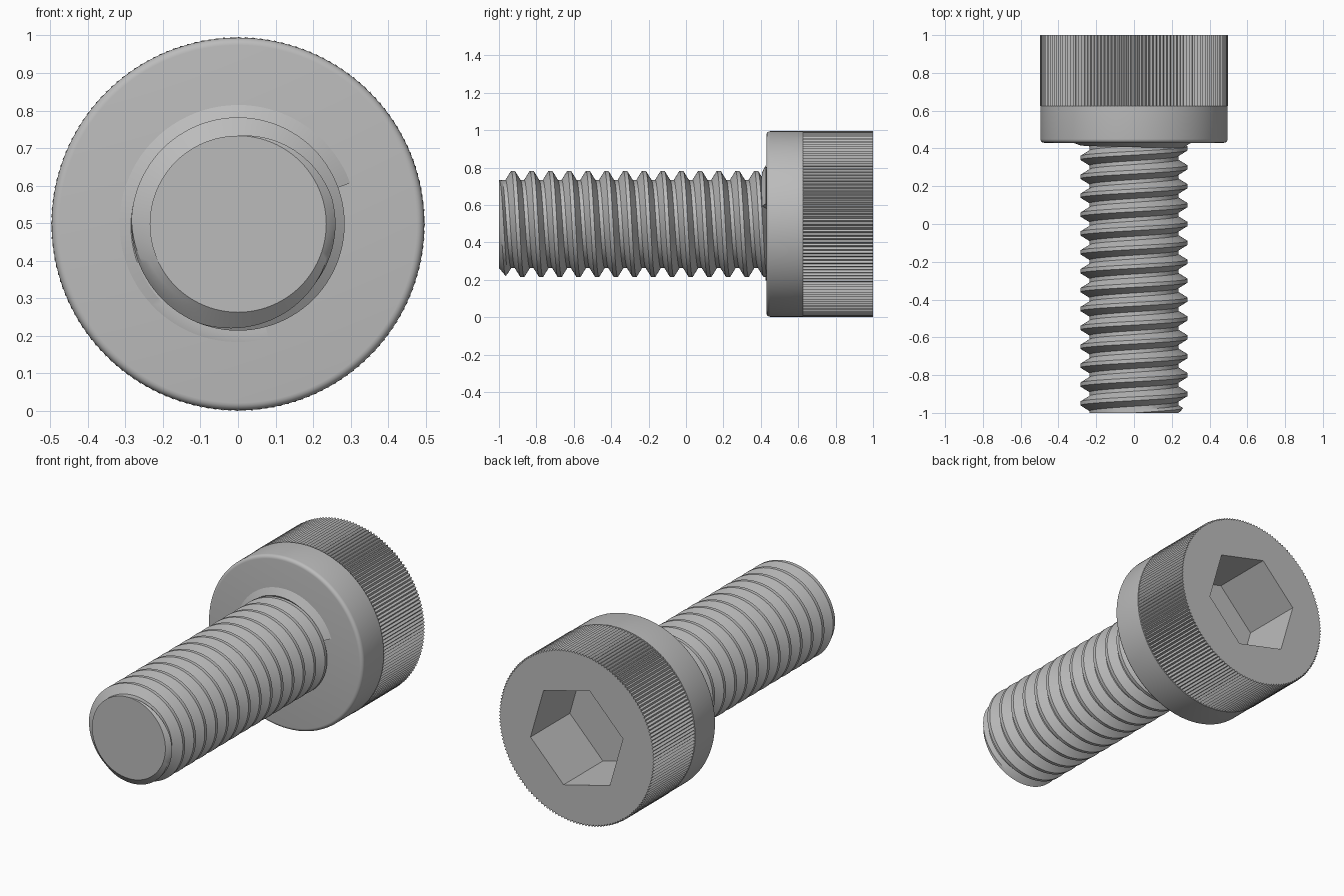
import bpy, bmesh, math

cube = bpy.data.objects.get("Cube")
if cube:
    bpy.data.objects.remove(cube, do_unlink=True)

CZ = 0.498           # height of the screw axis
PITCH = 0.1
CREST, ROOT = 0.284, 0.235
HEAD_Y = 0.43        # underside of the head
TAU = math.tau

steel = bpy.data.materials.new("grey_steel")
steel.use_nodes = True
steel.diffuse_color = (0.5, 0.5, 0.5, 1)
steel.node_tree.nodes["Principled BSDF"].inputs["Base Color"].default_value = (0.5, 0.5, 0.5, 1)


def polar(r, phi, y):
    """Point at radius r and angle phi (clockwise from the top) around the axis."""
    return (r * math.sin(phi), y, CZ + r * math.cos(phi))


def finish(bm, name):
    bmesh.ops.recalc_face_normals(bm, faces=bm.faces)
    mesh = bpy.data.meshes.new(name)
    bm.to_mesh(mesh)
    bm.free()
    mesh.materials.append(steel)
    obj = bpy.data.objects.new(name, mesh)
    bpy.context.collection.objects.link(obj)
    bpy.ops.object.select_all(action='DESELECT')
    obj.select_set(True)
    bpy.context.view_layer.objects.active = obj
    bpy.ops.object.shade_smooth_by_angle(angle=math.radians(28))
    return obj


def bridge(bm, a, b, closed=True):
    n = len(a)
    for i in range(n if closed else n - 1):
        j = (i + 1) % n
        bm.faces.new((a[i], a[j], b[j], b[i]))


def loop_edges(bm, ring):
    return [bm.edges.get((ring[i - 1], ring[i])) or bm.edges.new((ring[i - 1], ring[i]))
            for i in range(len(ring))]


# Head: rounded underside, smooth band, knurled band and hexagonal socket
def build_head():
    bm = bmesh.new()
    teeth, big, rnd = 160, 0.496, 0.02
    n = teeth * 2

    def ring(y, r_even, r_odd):
        return [bm.verts.new(polar(r_odd if i % 2 else r_even, TAU * i / n, y)) for i in range(n)]

    rings = []
    for k in range(6):
        a = math.pi / 2 * k / 5
        r = big - rnd + rnd * math.sin(a)
        rings.append(ring(HEAD_Y + rnd - rnd * math.cos(a), r, r))
    rings.append(ring(0.625, big, big))
    rings.append(ring(0.626, 0.498, 0.487))
    rings.append(ring(1.0, 0.498, 0.487))
    for a, b in zip(rings, rings[1:]):
        bridge(bm, a, b)
    bm.faces.new(rings[0])

    def hexagon(y):
        return [bm.verts.new(polar(0.305, math.radians(44 + 60 * k), y)) for k in range(6)]

    mouth, floor = hexagon(1.0), hexagon(0.64)
    bridge(bm, mouth, floor)
    bm.faces.new(floor)
    bmesh.ops.triangle_fill(bm, use_beauty=True,
                            edges=loop_edges(bm, rings[-1]) + loop_edges(bm, mouth))
    finish(bm, "socket_head")


# Shank: helical thread with a chamfered tip
def thread_radius(y, phi):
    d = (y + 0.925 - PITCH * phi / TAU) / PITCH
    d = abs(d - round(d)) * PITCH
    t = min(max((d - 0.01) / 0.03, 0), 1)
    return min(CREST + (ROOT - CREST) * t, ROOT + 1.2 * (y + 1))


def build_shank():
    bm = bmesh.new()
    segs, end = 96, HEAD_Y + 0.02
    offsets = (-0.04, -0.025, -0.01, 0.01, 0.025, 0.04)
    rows = []
    for k in range(-3, 17):
        for off in offsets:
            row = []
            for i in range(segs + 1):
                phi = TAU * i / segs
                y = -0.925 + PITCH * (k + i / segs) + off
                y = min(max(y, -1), end)
                row.append(bm.verts.new(polar(thread_radius(y, phi), phi, y)))
            rows.append(row)
    for a, b in zip(rows, rows[1:]):
        bridge(bm, a, b, closed=False)
    bmesh.ops.remove_doubles(bm, verts=bm.verts, dist=0.0003)
    bmesh.ops.holes_fill(bm, edges=[e for e in bm.edges if e.is_boundary], sides=0)
    finish(bm, "threaded_shank")


# Thread run-out: partial sloping collar where the thread meets the head
def build_runout():
    bm = bmesh.new()
    steps = 64
    inner, outer, base = [], [], []
    for i in range(steps + 1):
        t = i / steps
        phi = math.radians(-195 + 265 * t)
        r = 0.314 + 0.004 * t
        front = 0.427 - 0.027 * t
        inner.append(bm.verts.new(polar(0.295 - 0.025 * t, phi, front)))
        outer.append(bm.verts.new(polar(r, phi, HEAD_Y - 0.002)))
        base.append(bm.verts.new(polar(0.23, phi, HEAD_Y + 0.005)))
    bridge(bm, inner, outer, closed=False)
    bridge(bm, outer, base, closed=False)
    bridge(bm, base, inner, closed=False)
    for i in (0, -1):
        bm.faces.new((inner[i], outer[i], base[i]))
    finish(bm, "thread_runout")


build_head()
build_shank()
build_runout()
